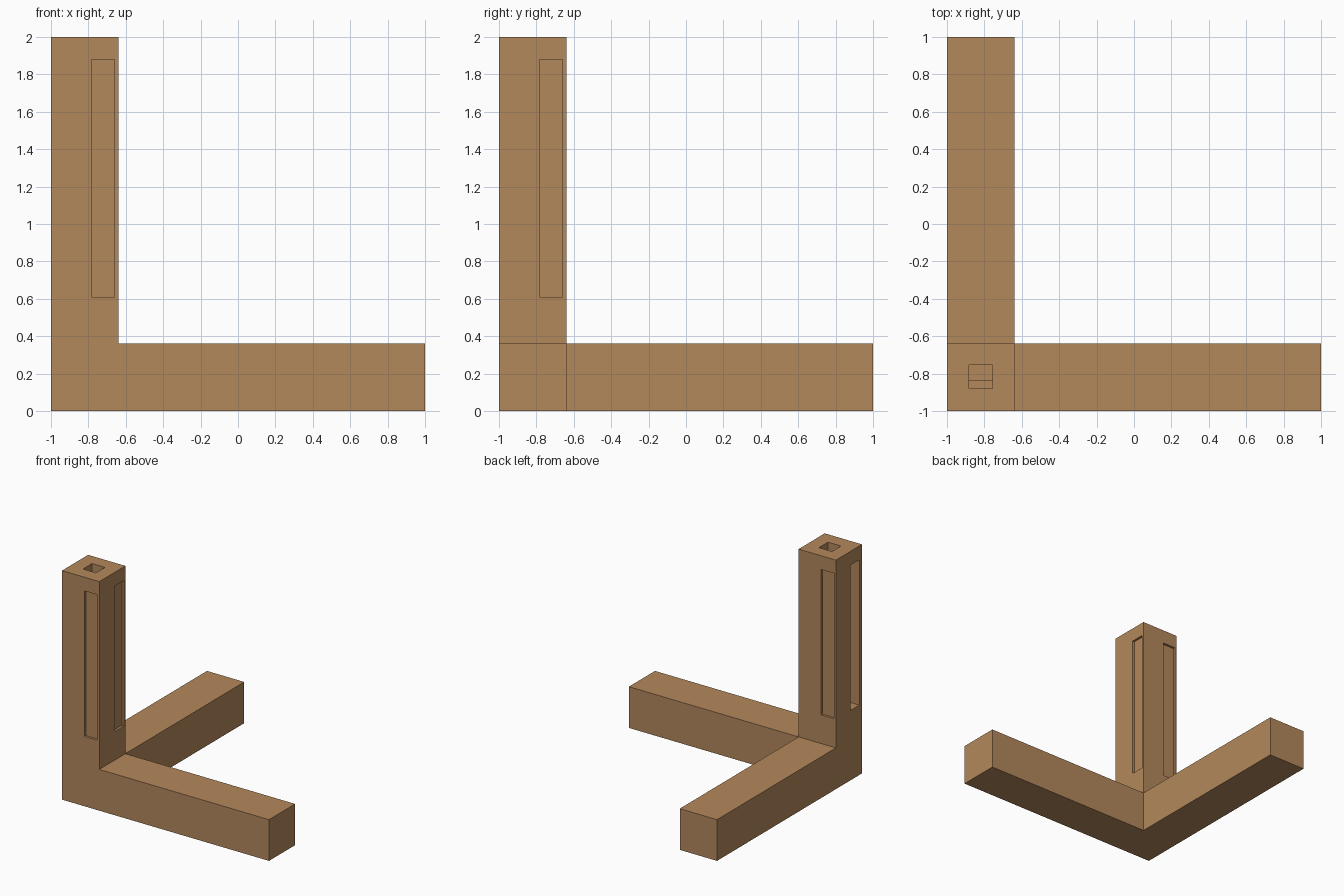
import bpy, bmesh
from mathutils import Vector

if "Cube" in bpy.data.objects:
    bpy.data.objects.remove(bpy.data.objects["Cube"])

W = 0.36           # beam thickness
wood = bpy.data.materials.new("warm wood")
wood.diffuse_color = (0.456, 0.246, 0.107, 1)
wood.use_nodes = True
wood.node_tree.nodes["Principled BSDF"].inputs["Base Color"].default_value = wood.diffuse_color


def box(name, lo, hi):
    """Axis aligned box between two corners."""
    lo, hi = Vector(lo), Vector(hi)
    bm = bmesh.new()
    bmesh.ops.create_cube(bm, size=1)
    for v in bm.verts:
        v.co = Vector((v.co[i] + 0.5) * (hi[i] - lo[i]) + lo[i] for i in range(3))
    me = bpy.data.meshes.new(name)
    bm.to_mesh(me)
    bm.free()
    me.materials.append(wood)
    ob = bpy.data.objects.new(name, me)
    bpy.context.collection.objects.link(ob)
    return ob


# Corner block with three arms pulled out along +x, +y and +z
frame = box("corner_frame", (-1, -1, 0), (-1 + W, -1 + W, W))
bm = bmesh.new()
bm.from_mesh(frame.data)
for axis in ((1, 0, 0), (0, 1, 0), (0, 0, 1)):
    d = Vector(axis)
    bm.normal_update()
    face = max(bm.faces, key=lambda f: f.normal.dot(d) * 10 + f.calc_center_median().dot(d))
    new = bmesh.ops.extrude_discrete_faces(bm, faces=[face])["faces"][0]
    bmesh.ops.translate(bm, verts=new.verts, vec=d * (2 - W))
bmesh.ops.dissolve_limit(bm, angle_limit=0.01, verts=bm.verts, edges=bm.edges)
bmesh.ops.recalc_face_normals(bm, faces=bm.faces)
bm.to_mesh(frame.data)
bm.free()

# Slots round the post, and the socket in its top
Z0, Z1, D = 0.61, 1.88, 0.02
cuts = [
    ("front_slot", (-0.783, -1.1, Z0), (-0.66, -1 + D, Z1)),
    ("right_slot", (-0.64 - D, -0.783, Z0), (-0.54, -0.66, Z1)),
    ("back_slot", (-0.98, -0.64 - D, Z0), (-0.857, -0.54, Z1)),
    ("left_slot", (-1.1, -0.963, Z0), (-0.74, -0.84, Z1)),
    ("top_socket", (-0.882, -0.88, 1.4), (-0.756, -0.755, 2.1)),
]
bpy.context.view_layer.objects.active = frame
for name, lo, hi in cuts:
    cutter = box(name, lo, hi)
    cutter.hide_render = True
    mod = frame.modifiers.new(name, "BOOLEAN")
    mod.operation = "DIFFERENCE"
    mod.solver = "EXACT"
    mod.object = cutter
    bpy.ops.object.modifier_apply(modifier=name)
    bpy.data.objects.remove(cutter)
